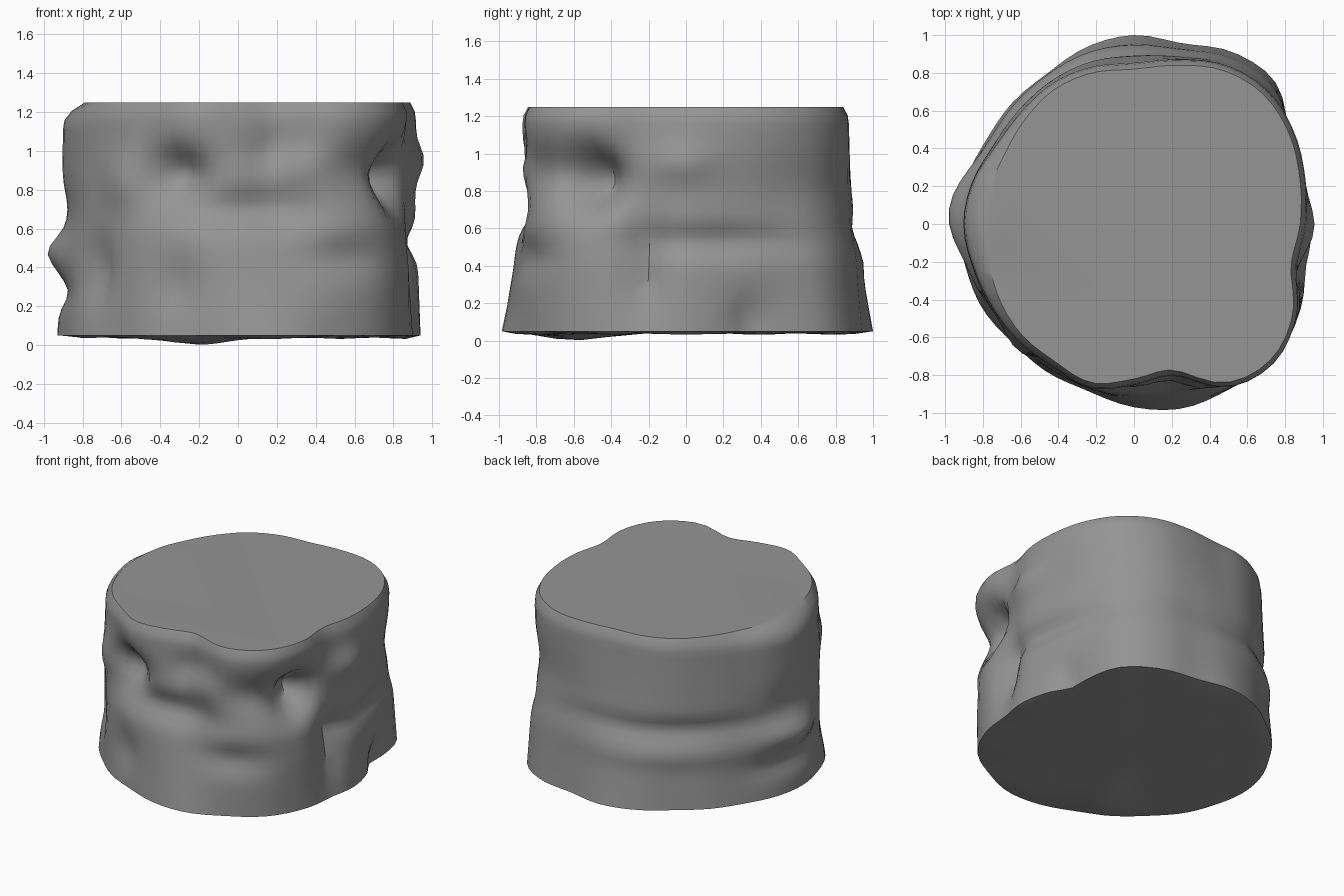
import bpy
import bmesh
from math import sin, cos, pi, exp, radians

cube = bpy.data.objects.get("Cube")
if cube:
    bpy.data.objects.remove(cube, do_unlink=True)

SEGMENTS, RINGS = 80, 26
FOOT_Z, RIM_Z = 0.05, 1.25

# Outline radii at equal angle steps, counter-clockwise from +x
FOOT = [.94, .92, .95, 1.06, 1.05, .99, 1, .97, .92, .91, .9, .92,
        .93, .92, .92, .9, .91, .92, .97, 1.01, 1.01, 1.03, 1, .95]
RIM = [.91, .94, .98, 1, .97, .9, .85, .86, .86, .84, .84, .88,
       .9, .88, .87, .87, .87, .9, .85, .83, 1, 1.05, 1, .89]

# Lumps and hollows: angle, height, amount, angular spread, height spread
LUMPS = [
    (176, .48, .07, 14, .09), (176, .27, -.05, 20, .08), (180, .7, -.03, 20, .12),
    (178, 1.27, -.09, 28, .07), (120, .6, -.04, 45, .07), (120, .42, .02, 40, .07),
    (10, .53, -.06, 28, .08), (358, .95, .05, 10, .1), (40, .78, -.04, 30, .2),
    (328, .86, -.28, 9, .16), (346, .4, -.07, 6, .25), (22, .1, -.05, 6, .14),
    (249, .88, -.17, 11, .13), (228, .85, .04, 8, .15), (286, 1, -.05, 10, .1),
    (303, .45, -.05, 12, .1), (215, .38, -.07, 7, .18), (270, .7, -.07, 30, .1),
    (310, .9, -.08, 12, .15), (290, .95, .06, 6, .1), (250, .3, -.04, 8, .15),
]


def outline(radii, angle):
    """Smooth closed curve through the radii."""
    count = len(radii)
    pos = angle / 360 * count
    i, t = int(pos), pos % 1
    a, b, c, d = (radii[(i + k) % count] for k in (-1, 0, 1, 2))
    return b + t / 2 * (c - a + t * (2*a - 5*b + 4*c - d + t * (3*(b - c) + d - a)))


def radius(angle, z):
    t = (z - FOOT_Z) / (RIM_Z - FOOT_Z)
    foot = (1 - t) ** 1.5
    r = outline(FOOT, angle) * foot + outline(RIM, angle) * (1 - foot)
    for centre, height, amount, spread, tall in LUMPS:
        turn = (angle - centre + 180) % 360 - 180
        r += amount * exp(-(turn / spread) ** 2 - ((z - height) / tall) ** 2)
    # Softly rounded rim
    return r - 0.03 * max(0, (z - 1.17) / 0.08) ** 2


def underside(x, y):
    """Shallow swelling below the foot."""
    return (FOOT_Z - .01 - .04 * exp(-((x + .2) / .2) ** 2 - ((y + .63) / .2) ** 2)
            - .008 * sin(9 * x) * cos(8 * y))


bm = bmesh.new()
angles = [360 * i / SEGMENTS for i in range(SEGMENTS)]


def add_ring(z, scale=1.0, sag=False):
    ring = []
    for angle in angles:
        r = radius(angle, z) * scale
        x, y = r * cos(radians(angle)), r * sin(radians(angle))
        ring.append(bm.verts.new((x, y, underside(x, y) if sag else z)))
    return ring


def bridge(low, high):
    for i in range(SEGMENTS):
        j = (i + 1) % SEGMENTS
        bm.faces.new((low[i], low[j], high[j], high[i]))


# Underside, side wall, then flat top
rings = [add_ring(FOOT_Z, s, True) for s in (.25, .5, .65, .8, .92)]
rings += [add_ring(FOOT_Z + (RIM_Z - FOOT_Z) * k / RINGS) for k in range(RINGS + 1)]
for low, high in zip(rings, rings[1:]):
    bridge(low, high)
centre = bm.verts.new((0, 0, underside(0, 0)))
for i in range(SEGMENTS):
    bm.faces.new((centre, rings[0][(i + 1) % SEGMENTS], rings[0][i]))
bm.faces.new(rings[-1])
bmesh.ops.recalc_face_normals(bm, faces=bm.faces)

mesh = bpy.data.meshes.new("lumpy_stump")
bm.to_mesh(mesh)
bm.free()
stump = bpy.data.objects.new("lumpy_stump", mesh)
bpy.context.collection.objects.link(stump)

# Plain grey
grey = bpy.data.materials.new("stone_grey")
grey.use_nodes = True
colour = (.3, .3, .3, 1)
grey.diffuse_color = colour
grey.node_tree.nodes["Principled BSDF"].inputs["Base Color"].default_value = colour
mesh.materials.append(grey)

bpy.context.view_layer.objects.active = stump
stump.select_set(True)
bpy.ops.object.shade_smooth_by_angle(angle=radians(40))
